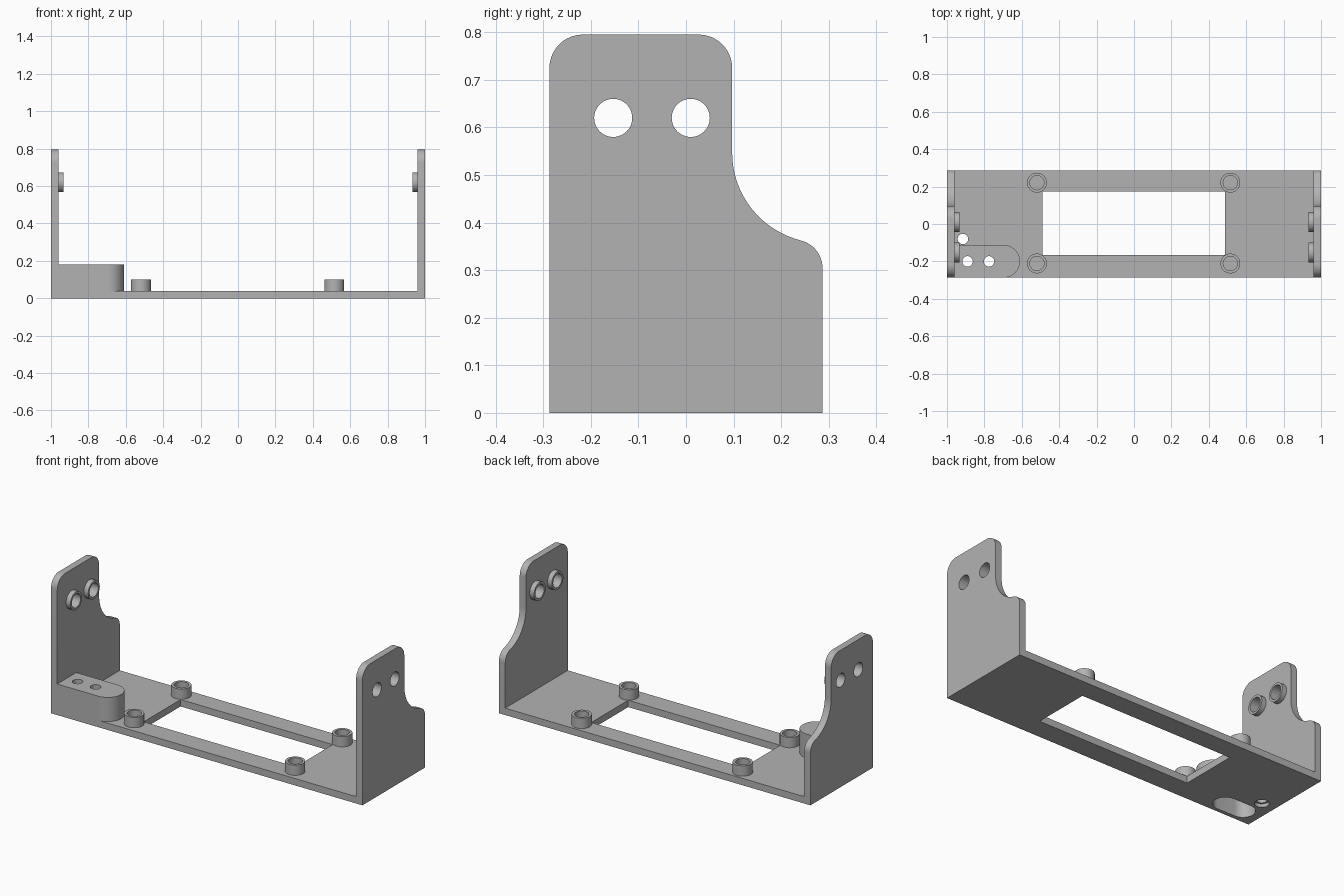
import bpy, bmesh, math
from mathutils import Vector

if "Cube" in bpy.data.objects:
    bpy.data.objects.remove(bpy.data.objects["Cube"])

W, D, T = 1.0, 0.287, 0.04        # half length, half depth, sheet thickness

grey = bpy.data.materials.new("grey_plastic")
grey.diffuse_color = (0.45, 0.45, 0.45, 1)
grey.use_nodes = True
grey.node_tree.nodes["Principled BSDF"].inputs["Base Color"].default_value = grey.diffuse_color


def arc(cx, cy, r, a0, a1, n=16):
    """Points on an arc, angles in degrees."""
    return [(cx + r * math.cos(math.radians(a0 + (a1 - a0) * i / n)),
             cy + r * math.sin(math.radians(a0 + (a1 - a0) * i / n))) for i in range(n + 1)]


def circle(cx, cy, r):
    return arc(cx, cy, r, 0, 360, 48)[:-1]


def rect(x0, x1, y0, y1):
    return [(x0, y0), (x1, y0), (x1, y1), (x0, y1)]


def prism(name, outline, lo, hi, axis="z"):
    """Extrude an outline along z (outline is x,y) or along x (outline is y,z)."""
    bm = bmesh.new()
    place = (lambda p: (p[0], p[1], lo)) if axis == "z" else (lambda p: (lo, p[0], p[1]))
    face = bm.faces.new([bm.verts.new(place(p)) for p in outline])
    out = bmesh.ops.extrude_face_region(bm, geom=[face])
    shift = Vector((0, 0, hi - lo)) if axis == "z" else Vector((hi - lo, 0, 0))
    bmesh.ops.translate(bm, vec=shift, verts=[v for v in out["geom"] if isinstance(v, bmesh.types.BMVert)])
    bmesh.ops.recalc_face_normals(bm, faces=bm.faces)
    mesh = bpy.data.meshes.new(name)
    bm.to_mesh(mesh)
    bm.free()
    mesh.materials.append(grey)
    obj = bpy.data.objects.new(name, mesh)
    bpy.context.collection.objects.link(obj)
    return obj


def combine(target, other, operation):
    """Apply a boolean and remove the helper."""
    mod = target.modifiers.new("boolean", "BOOLEAN")
    mod.operation, mod.solver, mod.object = operation, "EXACT", other
    bpy.context.view_layer.objects.active = target
    bpy.ops.object.modifier_apply(modifier=mod.name)
    bpy.data.objects.remove(other)


# Base plate with its rectangular window
bracket = prism("bracket", rect(-W, W, -D, D), 0, T)
combine(bracket, prism("window_cutter", rect(-0.49, 0.487, -0.165, 0.173), -0.1, 0.1), "DIFFERENCE")

# End wall outline: rounded top, scooped back edge, rounded shoulder
wall = [(-D, 0), (D, 0)]
wall += arc(0.227, 0.304, 0.06, 0, 76.1)
wall += arc(0.287, 0.547, 0.19, 256.1, 180)[1:]
wall += arc(0.027, 0.725, 0.07, 0, 90)
wall += arc(-0.217, 0.725, 0.07, 90, 180)

# End walls, each with two ring bosses on the inside and through holes
for side in (-1, 1):
    lo, hi = sorted((side * W, side * (W - T)))
    combine(bracket, prism("end_wall", wall, lo, hi, "x"), "UNION")
    for y in (-0.153, 0.01):
        lo, hi = sorted((side * (W - 0.02), side * 0.932))
        combine(bracket, prism("wall_boss", circle(y, 0.62, 0.053), lo, hi, "x"), "UNION")
        lo, hi = sorted((side * 1.1, side * 0.9))
        combine(bracket, prism("wall_hole", circle(y, 0.62, 0.04), lo, hi, "x"), "DIFFERENCE")

# Round-ended block in the front left corner
r = 0.0875
block = [(-W, -D)] + arc(-0.697, -D + r, r, -90, 90, 24) + [(-W, -D + 2 * r)]
combine(bracket, prism("corner_block", block, 0, 0.18), "UNION")

# Slot pocket under the block and two screw holes through its top
slot = arc(-0.775, -0.2, 0.065, -90, 90, 24) + arc(-0.89, -0.2, 0.065, 90, 270, 24)
combine(bracket, prism("slot_cutter", slot, -0.1, 0.13), "DIFFERENCE")
for x in (-0.89, -0.775):
    combine(bracket, prism("screw_hole", circle(x, -0.2, 0.028), 0.1, 0.3), "DIFFERENCE")

# Counterbored cable hole behind the block
combine(bracket, prism("cable_hole", circle(-0.915, -0.08, 0.028), -0.1, 0.1), "DIFFERENCE")
combine(bracket, prism("counterbore", circle(-0.915, -0.08, 0.038), -0.1, 0.02), "DIFFERENCE")

# Hollow standoffs around the window
for x in (-0.519, 0.515):
    for y in (-0.211, 0.221):
        combine(bracket, prism("standoff", circle(x, y, 0.053), 0.02, 0.1), "UNION")
        combine(bracket, prism("standoff_bore", circle(x, y, 0.038), T, 0.2), "DIFFERENCE")

# Smooth curved walls, sharp edges
bpy.ops.object.select_all(action="DESELECT")
bracket.select_set(True)
bpy.context.view_layer.objects.active = bracket
bpy.ops.object.shade_smooth_by_angle(angle=math.radians(30))
